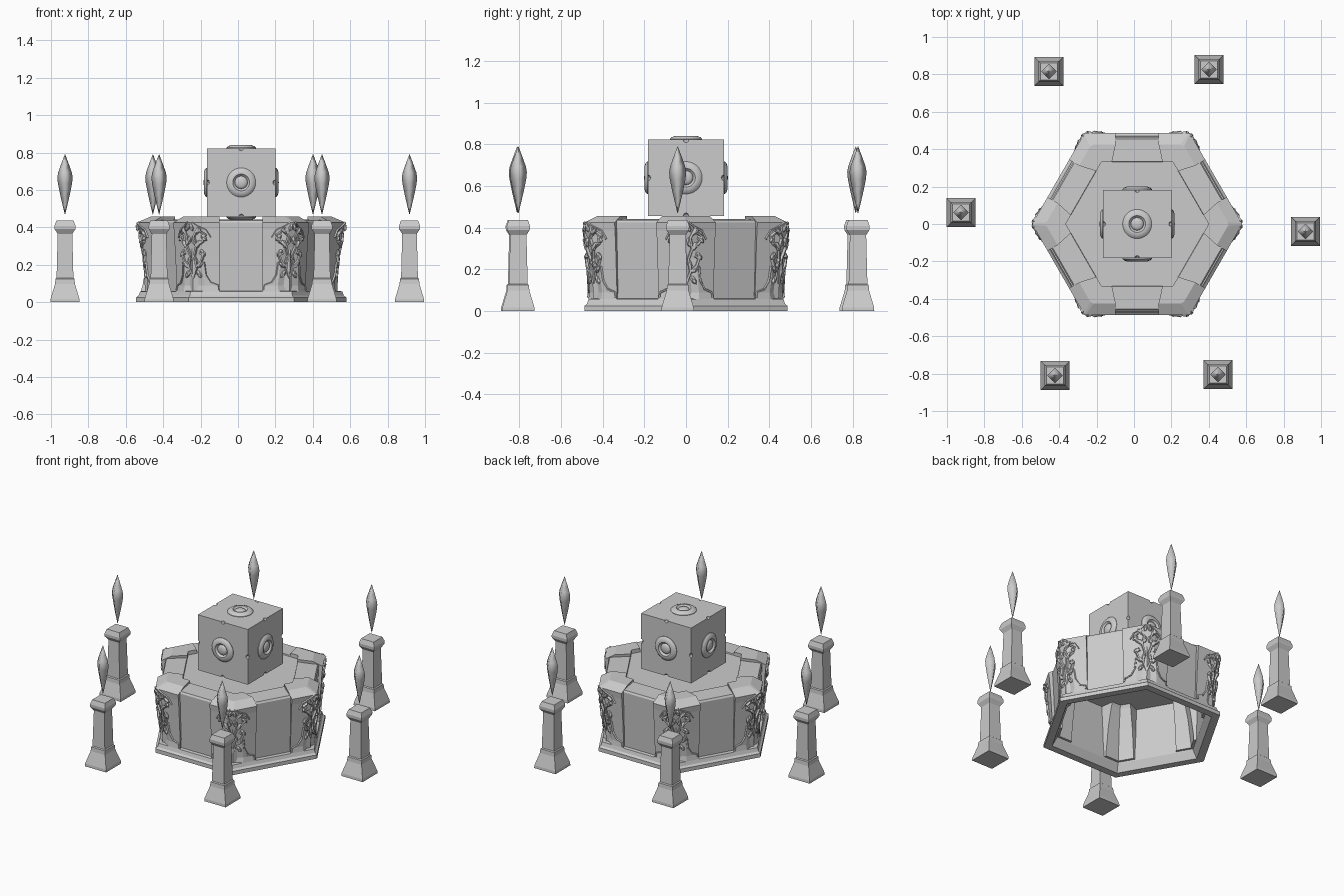
import bpy, bmesh, math
from mathutils import Matrix, Vector

if "Cube" in bpy.data.objects:
    bpy.data.objects.remove(bpy.data.objects["Cube"])

stone = bpy.data.materials.new("grey_stone")
stone.diffuse_color = (0.6, 0.6, 0.6, 1)
stone.use_nodes = True
stone.node_tree.nodes["Principled BSDF"].inputs["Base Color"].default_value = stone.diffuse_color
CX = 0.017                      # altar centre on x
C30 = math.cos(math.pi / 6)


def finish(name, bm, smooth=None):
    bmesh.ops.remove_doubles(bm, verts=bm.verts, dist=1e-5)
    bmesh.ops.recalc_face_normals(bm, faces=bm.faces)
    me = bpy.data.meshes.new(name)
    bm.to_mesh(me)
    bm.free()
    me.materials.append(stone)
    ob = bpy.data.objects.new(name, me)
    bpy.context.collection.objects.link(ob)
    if smooth:
        bpy.ops.object.select_all(action='DESELECT')
        bpy.context.view_layer.objects.active = ob
        ob.select_set(True)
        bpy.ops.object.shade_smooth_by_angle(angle=math.radians(smooth))
    return ob


def loft(bm, rings, caps=True):
    """Skin a list of equal-length point rings."""
    vr = [[bm.verts.new(p) for p in r] for r in rings]
    n = len(vr[0])
    for a, b in zip(vr, vr[1:]):
        for i in range(n):
            j = (i + 1) % n
            bm.faces.new((a[i], a[j], b[j], b[i]))
    if caps:
        bm.faces.new(vr[0])
        bm.faces.new(vr[-1])


def lathe(bm, profile, n, m=Matrix(), phase=0.0, scale=1.0):
    """Turn (radius, height) points into an n-sided solid."""
    rings = []
    for r, z in profile:
        rings.append([m @ Vector((r * scale * math.cos(phase + k * math.tau / n),
                                  r * scale * math.sin(phase + k * math.tau / n), z)) for k in range(n)])
    loft(bm, rings)


def turn(k):
    return Matrix.Translation((CX, 0, 0)) @ Matrix.Rotation(k * math.pi / 3, 4, 'Z')


def on_face(a, t, z, side):
    """Point on a wall next to the corner: apothem a, distance t from wall middle."""
    return Vector((C30 * a + 0.5 * t, side * (0.5 * a - C30 * t), z))


# Hollow six-sided altar body with plinth (apothem, height)
bm = bmesh.new()
lathe(bm, [(0.001, 0.405), (0.425, 0.405), (0.415, 0.05), (0.44, 0), (0.487, 0), (0.487, 0.025),
           (0.475, 0.035), (0.468, 0.058), (0.445, 0.06), (0.462, 0.425), (0.455, 0.437),
           (0.333, 0.441), (0.331, 0.433), (0.001, 0.433)], 6, turn(0), scale=1 / C30)
finish("altar_body", bm)

# Corner buttresses: height, wall apothem, bevel reach, inner apothem
LEVELS = [(0.058, 0.468, 0.505, 0.40), (0.09, 0.464, 0.50, 0.40), (0.25, 0.473, 0.517, 0.38),
          (0.385, 0.482, 0.545, 0.35), (0.425, 0.487, 0.560, 0.331), (0.457, 0.425, 0.485, 0.331)]


def reach(z):
    """Wall apothem and bevel reach at height z."""
    for p, q in zip(LEVELS, LEVELS[1:]):
        if z <= q[0]:
            f = (z - p[0]) / (q[0] - p[0])
            return p[1] + f * (q[1] - p[1]), p[2] + f * (q[2] - p[2])
    return LEVELS[-1][1:3]


bm = bmesh.new()
for k in range(6):
    rings = []
    for z, a, c, ai in LEVELS:
        tb = min((c - C30 * a) / 0.5, a * 0.5773 - 0.002)
        pts = [on_face(ai, 0.135, z, -1), on_face(a, 0.115, z, -1), on_face(a, tb, z, -1),
               on_face(a, tb, z, 1), on_face(a, 0.115, z, 1), on_face(ai, 0.135, z, 1),
               Vector((ai / C30, 0, z))]
        rings.append([turn(k) @ p for p in pts])
    loft(bm, rings)
finish("corner_buttresses", bm)


# Carved trim bars and vine stems
def bar(bm, pts, w):
    """Square bar through points, widened at right angles to the run."""
    rings = []
    for i, p in enumerate(pts):
        d = (pts[min(i + 1, len(pts) - 1)] - pts[max(i - 1, 0)]).normalized()
        out = Vector((p.x, p.y, 0))
        out = (out - d * out.dot(d)).normalized()
        s = d.cross(out)
        rings.append([p + out * w * u + s * w * v for u, v in ((1, 0.6), (1, -0.6), (-1, -1), (-1, 1))])
    loft(bm, rings)


TRIMS = [[(0.122, 0.065), (0.126, 0.09), (0.165, 0.105), (0.19, 0.145), (0.20, 0.215)],
         [(0.165, 0.345), (0.19, 0.385), (0.235, 0.405), (0.265, 0.425)]]
STEMS = [[(0.0, 0.13), (0.022, 0.19), (0.012, 0.25), (0.03, 0.30), (0.02, 0.35), (0.045, 0.40)],
         [(0.022, 0.19), (0.05, 0.215), (0.062, 0.25), (0.045, 0.265)],
         [(0.03, 0.30), (0.062, 0.325), (0.075, 0.36), (0.055, 0.375)]]


def at_corner(y, z, side, lift):
    """Point on the bevelled corner, wrapping on to the wall beside it."""
    a, c = reach(z)
    x = min(c + lift, (a + lift - 0.5 * y) / C30)
    return Vector((x, side * y, z))


bm = bmesh.new()
for k in range(6):
    for side in (-1, 1):
        for path in TRIMS:
            bar(bm, [turn(k) @ Matrix.Translation((0, 0, 0)) @ on_face(reach(z)[0] + 0.001, t, z, side)
                     for t, z in path], 0.006)
finish("trim_bars", bm)

bm = bmesh.new()
for k in range(6):
    for side in (-1, 1):
        for path in STEMS:
            bar(bm, [turn(k) @ at_corner(y, z, side, 0.004) for y, z in path], 0.008)
finish("vine_stems", bm)

# Carved leaves: sideways offset, height, tilt, length
LEAVES = [(0.035, 0.15, 0.6, 0.026), (0.045, 0.20, -0.8, 0.024), (0.06, 0.265, 0.7, 0.026),
          (0.018, 0.225, 0.3, 0.024), (0.04, 0.31, -0.6, 0.028), (0.068, 0.345, 0.8, 0.026),
          (0.015, 0.33, 0.2, 0.026), (0.04, 0.38, -0.9, 0.028), (0.012, 0.40, 0.4, 0.024)]
bm = bmesh.new()
for k in range(6):
    for side in (-1, 1):
        for y, z, tilt, size in LEAVES:
            m = (turn(k) @ Matrix.Translation(at_corner(y, z, side, 0.003))
                 @ Matrix.Rotation(side * tilt, 4, 'X') @ Matrix.Diagonal((0.012, size * 0.5, size, 1)))
            bmesh.ops.create_icosphere(bm, subdivisions=1, radius=1, matrix=m)
finish("vine_leaves", bm)

# Floating cube with small notches in the middle of each edge
H, CZ = 0.183, 0.640
centre = Matrix.Translation((CX, 0, CZ))
bm = bmesh.new()
bmesh.ops.create_cube(bm, size=2 * H, matrix=centre)
cube = finish("floating_cube", bm)
bm = bmesh.new()
for i in range(3):
    for u in (-H, H):
        for v in (-H, H):
            p = [u, v]
            p.insert(i, 0)
            bmesh.ops.create_icosphere(bm, subdivisions=2, radius=0.014, matrix=centre @ Matrix.Translation(p))
cutter = finish("notch_cutter", bm)
cutter.hide_render = True
cutter.hide_set(True)
cut = cube.modifiers.new("notches", 'BOOLEAN')
cut.operation = 'DIFFERENCE'
cut.object = cutter
bpy.context.view_layer.objects.active = cube
bpy.ops.object.modifier_apply(modifier=cut.name)
bpy.data.objects.remove(cutter)

# Round ringed boss on every cube face
BOSS = [(0.078, -0.01), (0.078, 0.003), (0.070, 0.011), (0.055, 0.017), (0.045, 0.017), (0.038, 0.009),
        (0.034, 0.005), (0.031, 0.010), (0.026, 0.014), (0.014, 0.017), (0.001, 0.018)]
bm = bmesh.new()
for axis in ((1, 0, 0), (-1, 0, 0), (0, 1, 0), (0, -1, 0), (0, 0, 1), (0, 0, -1)):
    q = Vector(axis).to_track_quat('Z', 'Y').to_matrix().to_4x4()
    lathe(bm, BOSS, 28, centre @ q @ Matrix.Translation((0, 0, H)))
finish("cube_bosses", bm, 40)

# Ring of six square pillars, each with a crystal hovering above
PILLARS = [(-0.455, 0.815), (0.401, 0.826), (-0.925, 0.061), (0.917, -0.040), (-0.422, -0.810), (0.449, -0.805)]
SHAFT = [(0.078, 0), (0.077, 0.018), (0.053, 0.098), (0.051, 0.125), (0.045, 0.130), (0.039, 0.365),
         (0.055, 0.390), (0.056, 0.408), (0.046, 0.437)]
CRYSTAL = [(0.001, 0.470), (0.012, 0.515), (0.026, 0.575), (0.038, 0.635), (0.041, 0.668),
           (0.036, 0.695), (0.020, 0.740), (0.001, 0.790)]
for i, (x, y) in enumerate(PILLARS):
    place = Matrix.Translation((x, y, 0))
    bm = bmesh.new()
    lathe(bm, SHAFT, 4, place, math.pi / 4, math.sqrt(2))
    finish(f"pillar_{i + 1}", bm)
    bm = bmesh.new()
    lathe(bm, CRYSTAL, 4, place)
    finish(f"crystal_{i + 1}", bm, 95)
